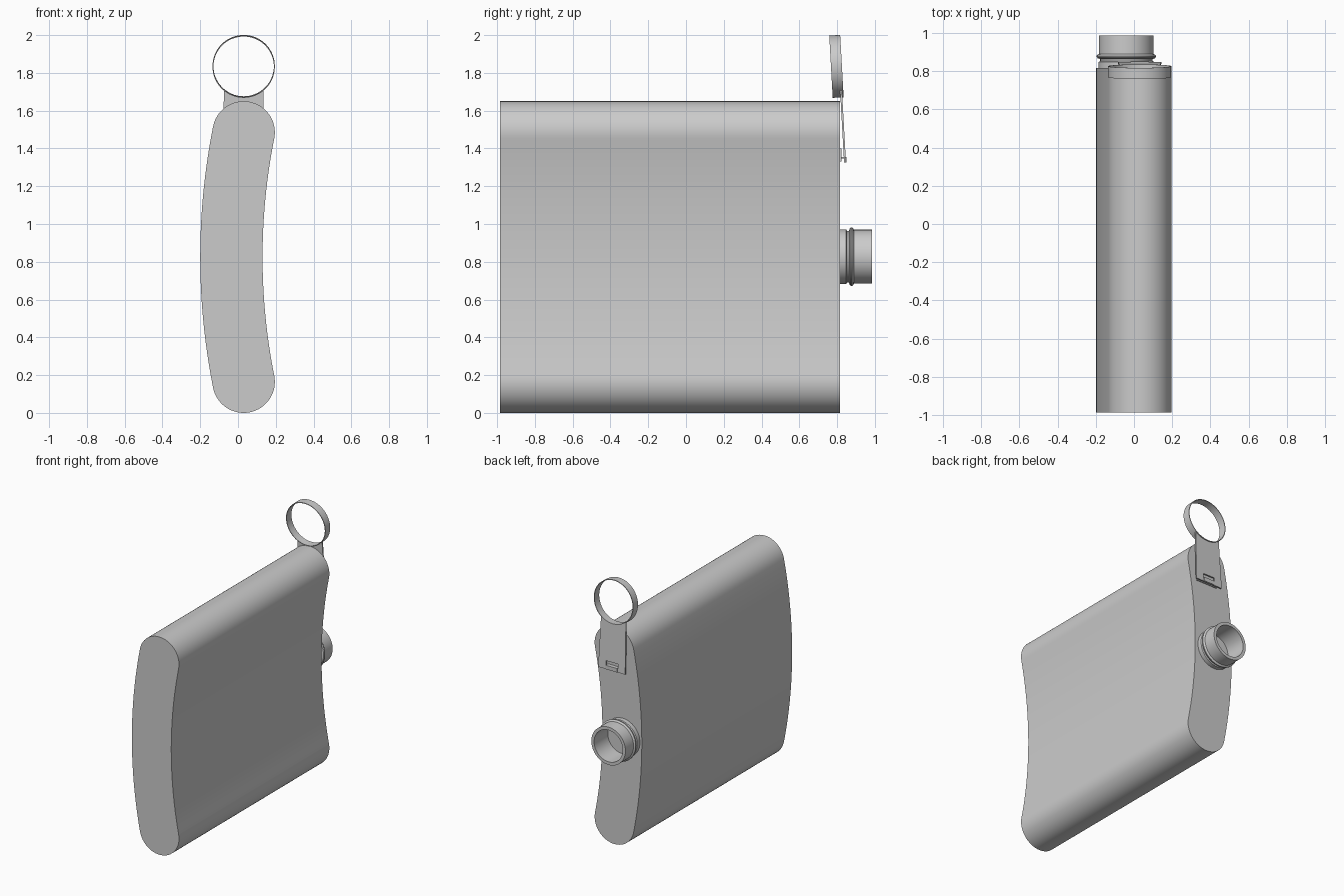
import bpy, bmesh, math
from mathutils import Matrix, Vector

if "Cube" in bpy.data.objects:
    bpy.data.objects.remove(bpy.data.objects["Cube"])


def finish(name, bm, matrix=Matrix()):
    bmesh.ops.recalc_face_normals(bm, faces=bm.faces)
    mesh = bpy.data.meshes.new(name)
    bm.to_mesh(mesh)
    bm.free()
    ob = bpy.data.objects.new(name, mesh)
    bpy.context.collection.objects.link(ob)
    ob.matrix_world = matrix
    return ob


def prism(name, pts, depth, matrix=Matrix()):
    """Extrude a closed outline of 3D points along a vector."""
    bm = bmesh.new()
    face = bm.faces.new([bm.verts.new(p) for p in pts])
    geo = bmesh.ops.extrude_face_region(bm, geom=[face])["geom"]
    bmesh.ops.translate(bm, vec=depth, verts=[g for g in geo if isinstance(g, bmesh.types.BMVert)])
    return finish(name, bm, matrix)


def lathe(name, profile, matrix, closed=True, steps=64):
    """Revolve (radius, height) points around local Z."""
    bm = bmesh.new()
    rings = [[bm.verts.new((r * math.cos(2 * math.pi * i / steps),
                            r * math.sin(2 * math.pi * i / steps), h))
              for i in range(steps)] for r, h in profile]
    pairs = list(zip(rings, rings[1:] + rings[:1]))
    for a, b in pairs if closed else pairs[:-1]:
        for i in range(steps):
            j = (i + 1) % steps
            bm.faces.new((a[i], a[j], b[j], b[i]))
    if not closed:
        bm.faces.new(rings[0])
        bm.faces.new(rings[-1])
    return finish(name, bm, matrix)


def box(name, x0, x1, y0, y1, z0, z1):
    return prism(name, [(x0, y0, z0), (x1, y0, z0), (x1, y1, z0), (x0, y1, z0)],
                 Vector((0, 0, z1 - z0)))


# Flask body: a curved, round-ended section pulled along y
R, T, MID = 3.38, 0.165, 0.825
CX, half = -0.035 + R, math.asin(0.66 / 3.38)


def arc(cx, cz, r, a0, a1, n):
    return [(cx + r * math.cos(a0 + (a1 - a0) * i / n), -0.985,
             cz + r * math.sin(a0 + (a1 - a0) * i / n)) for i in range(n)]


pi = math.pi
caps = [(CX - R * math.cos(half), MID + s * R * math.sin(half)) for s in (1, -1)]
outline = (arc(CX, MID, R + T, pi + half, pi - half, 32)
           + arc(*caps[0], T, pi - half, -half, 32)
           + arc(CX, MID, R - T, pi - half, pi + half, 32)
           + arc(*caps[1], T, half, -pi + half, 32))
prism("flask_body", outline, Vector((0, 1.8, 0)))

# Open neck with groove and collar
neck_frame = Matrix.Translation((-0.04, 0.8, MID + 0.002)) @ Matrix.Rotation(-pi / 2, 4, 'X')
lathe("neck", [(0.145, 0), (0.145, 0.048), (0.137, 0.052), (0.137, 0.063),
               (0.150, 0.067), (0.155, 0.074), (0.155, 0.080), (0.150, 0.086),
               (0.143, 0.089), (0.143, 0.186), (0.120, 0.186), (0.120, 0.022)],
      neck_frame, closed=False)

# Cap retainer: tilted frame shared by the ring and the strap
tilt = Matrix.Translation((0.03, 0.842, 1.325)) @ Matrix.Rotation(math.radians(93.2), 4, 'X')
RC, RR = 0.511, 0.165
lathe("retainer_ring", [(RR, -0.012), (RR, 0.046), (RR - 0.005, 0.046), (RR - 0.005, -0.012)],
      tilt @ Matrix.Translation((0, RC, 0)))

# Strap with a slot, its top edge following the ring
top = [(x, RC - math.sqrt((RR - 0.002) ** 2 - x ** 2))
       for x in [0.104 - 0.208 * i / 16 for i in range(17)]]
curve = bpy.data.curves.new("strap_outline", 'CURVE')
curve.dimensions, curve.fill_mode, curve.extrude = '2D', 'BOTH', 0.005
for pts in ([(-0.113, 0), (0.113, 0)] + top,
            [(-0.05, 0.02), (0.05, 0.02), (0.05, 0.062), (-0.05, 0.062)]):
    sp = curve.splines.new('POLY')
    sp.points.add(len(pts) - 1)
    for p, (x, y) in zip(sp.points, pts):
        p.co = (x, y, 0, 1)
    sp.use_cyclic_u = True
temp = bpy.data.objects.new("strap_outline", curve)
bpy.context.collection.objects.link(temp)
mesh = bpy.data.meshes.new_from_object(temp.evaluated_get(bpy.context.evaluated_depsgraph_get()))
bpy.data.objects.remove(temp)
strap = bpy.data.objects.new("retainer_strap", mesh)
bpy.context.collection.objects.link(strap)
strap.matrix_world = tilt

# Staple holding the strap to the body
box("staple_bar", -0.018, 0.078, 0.843, 0.851, 1.326, 1.348)
box("staple_leg", -0.018, 0.078, 0.81, 0.851, 1.348, 1.356)
box("staple_plate", -0.06, 0.12, 0.81, 0.822, 1.33, 1.40)

# Smooth shading with sharp edges kept
for ob in bpy.context.collection.objects:
    ob.select_set(True)
bpy.context.view_layer.objects.active = strap
bpy.ops.object.shade_smooth_by_angle(angle=math.radians(30))
